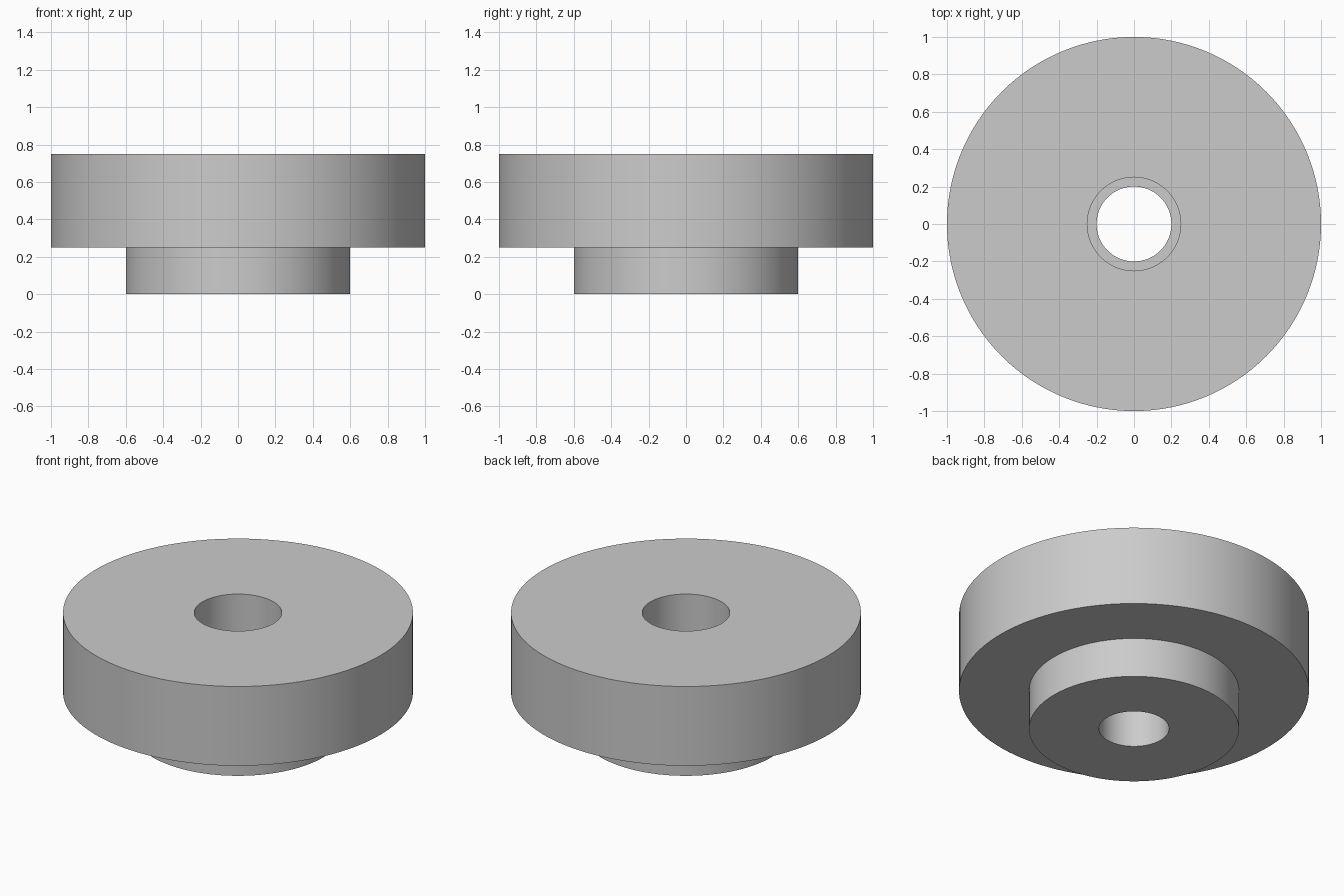
import bpy, bmesh
from math import radians, tau
from mathutils import Vector

SEGMENTS = 128
RIM_R, HUB_R = 1.0, 0.6
BORE_R, HOLE_R = 0.25, 0.2
STEP_Z, TOP_Z = 0.25, 0.75

cube = bpy.data.objects.get("Cube")
if cube:
    bpy.data.objects.remove(cube, do_unlink=True)

# Plain grey finish
grey = bpy.data.materials.new("plain grey")
grey.use_nodes = True
color = (0.6, 0.6, 0.6, 1)
grey.diffuse_color = color
grey.node_tree.nodes["Principled BSDF"].inputs["Base Color"].default_value = color


def lathe(name, profile):
    """Revolve a closed (radius, height) profile around the z axis."""
    bm = bmesh.new()
    verts = [bm.verts.new((r, 0, z)) for r, z in profile]
    edges = [bm.edges.new((v, verts[(i + 1) % len(verts)]))
             for i, v in enumerate(verts)]
    bmesh.ops.spin(bm, geom=verts + edges, cent=Vector(), axis=Vector((0, 0, 1)),
                   angle=tau, steps=SEGMENTS, use_merge=True)
    bmesh.ops.remove_doubles(bm, verts=bm.verts, dist=1e-5)
    bmesh.ops.recalc_face_normals(bm, faces=bm.faces)
    mesh = bpy.data.meshes.new(name)
    bm.to_mesh(mesh)
    bm.free()
    mesh.materials.append(grey)
    obj = bpy.data.objects.new(name, mesh)
    bpy.context.collection.objects.link(obj)
    bpy.ops.object.select_all(action="DESELECT")
    obj.select_set(True)
    bpy.context.view_layer.objects.active = obj
    bpy.ops.object.shade_smooth_by_angle(angle=radians(30))
    return obj


# Wide disc on a narrower hub, with a stepped bore through both
lathe("stepped_bushing", [
    (HOLE_R, 0), (HUB_R, 0), (HUB_R, STEP_Z), (RIM_R, STEP_Z),
    (RIM_R, TOP_Z), (BORE_R, TOP_Z), (BORE_R, STEP_Z), (HOLE_R, STEP_Z),
])
